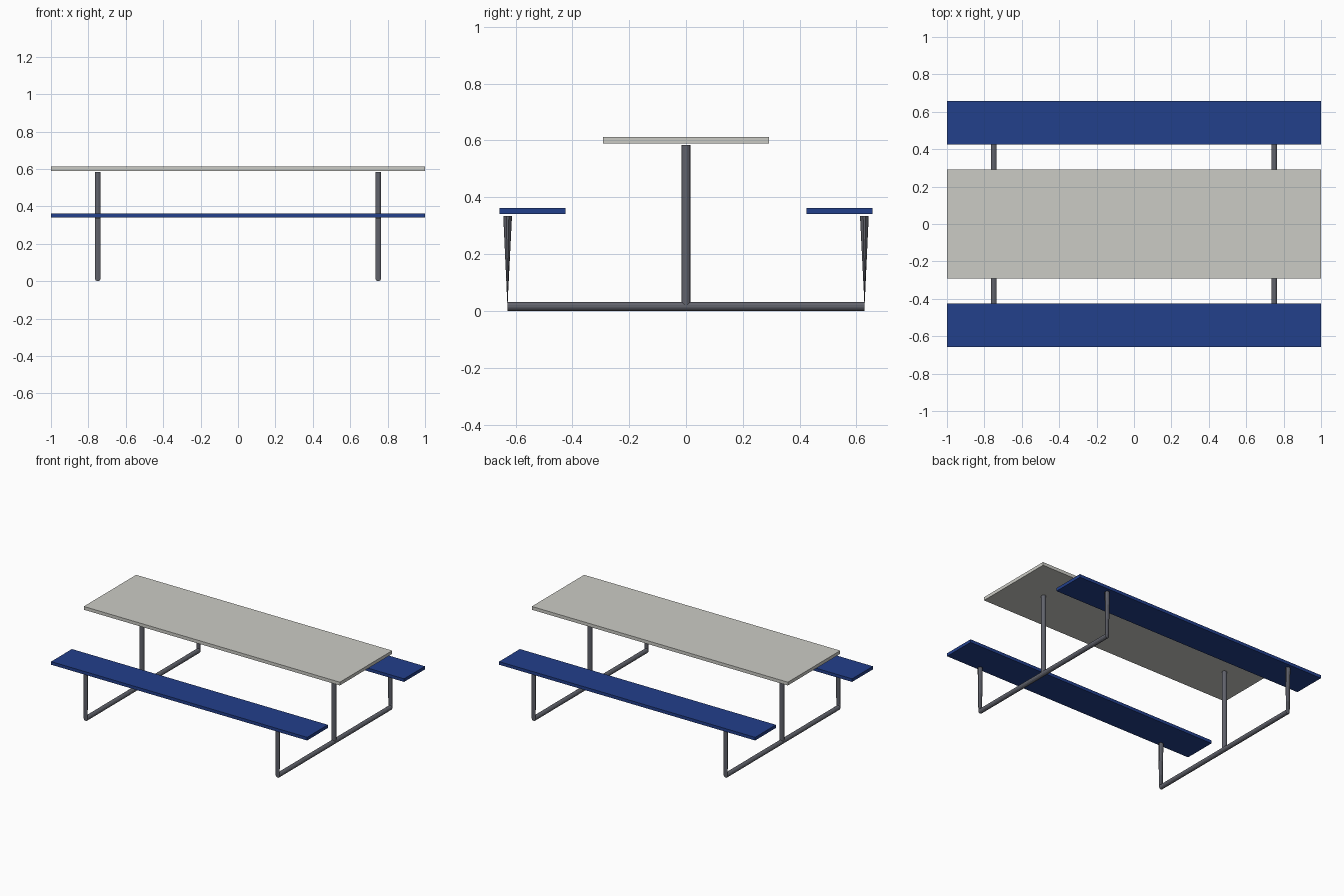
import bpy
import bmesh
from math import cos, sin, pi
from mathutils import Vector

if "Cube" in bpy.data.objects:
    bpy.data.objects.remove(bpy.data.objects["Cube"])

R = 0.016       # tube radius
SIDES = 12
FRAME_X = 0.75
LEG_Y = 0.628


def material(name, color, roughness=0.6):
    mat = bpy.data.materials.new(name)
    mat.use_nodes = True
    mat.diffuse_color = (*color, 1)
    bsdf = mat.node_tree.nodes["Principled BSDF"]
    bsdf.inputs["Base Color"].default_value = (*color, 1)
    bsdf.inputs["Roughness"].default_value = roughness
    return mat


stone = material("pale grey", (0.60, 0.60, 0.56))
blue = material("dark blue", (0.016, 0.05, 0.26))
steel = material("steel grey", (0.12, 0.125, 0.15))


def finish(bm, name, mat):
    bmesh.ops.recalc_face_normals(bm, faces=bm.faces)
    mesh = bpy.data.meshes.new(name)
    bm.to_mesh(mesh)
    bm.free()
    mesh.materials.append(mat)
    obj = bpy.data.objects.new(name, mesh)
    bpy.context.collection.objects.link(obj)
    return obj


def slab(name, y0, y1, z0, z1, mat):
    bm = bmesh.new()
    bmesh.ops.create_cube(bm, size=1)
    bmesh.ops.scale(bm, vec=(2, y1 - y0, z1 - z0), verts=bm.verts)
    bmesh.ops.translate(bm, vec=(0, (y0 + y1) / 2, (z0 + z1) / 2), verts=bm.verts)
    return finish(bm, name, mat)


def tube(name, rings, mat):
    """Join circles, each given by a centre and the axis its second radius follows."""
    bm = bmesh.new()
    loops = []
    for centre, axis in rings:
        loops.append([bm.verts.new(Vector(centre) + Vector((R * cos(a), 0, 0))
                                   + Vector(axis) * R * sin(a))
                      for a in (2 * pi * (i + 0.5) / SIDES for i in range(SIDES))])
    for low, high in zip(loops, loops[1:]):
        for i in range(SIDES):
            j = (i + 1) % SIDES
            bm.faces.new((low[i], low[j], high[j], high[i]))
    bm.faces.new(loops[0])
    bm.faces.new(loops[-1])
    return finish(bm, name, mat)


# Table top and benches
slab("table_top", -0.292, 0.292, 0.59, 0.613, stone)
slab("front_bench", -0.657, -0.425, 0.341, 0.363, blue)
slab("back_bench", 0.425, 0.657, 0.341, 0.363, blue)

# Two steel frames: a bent ground tube rising to the benches, and a table post
for side, x in (("right", -FRAME_X), ("left", FRAME_X)):
    tube(side + "_bench_frame", [
        ((x, -LEG_Y, 0.335), (0, 1, 0)),
        ((x, -LEG_Y, R), (0, 0, 1)),
        ((x, LEG_Y, R), (0, 0, 1)),
        ((x, LEG_Y, 0.335), (0, -1, 0)),
    ], steel)
    tube(side + "_table_post", [
        ((x, 0, 0.02), (0, 1, 0)),
        ((x, 0, 0.585), (0, 1, 0)),
    ], steel)
